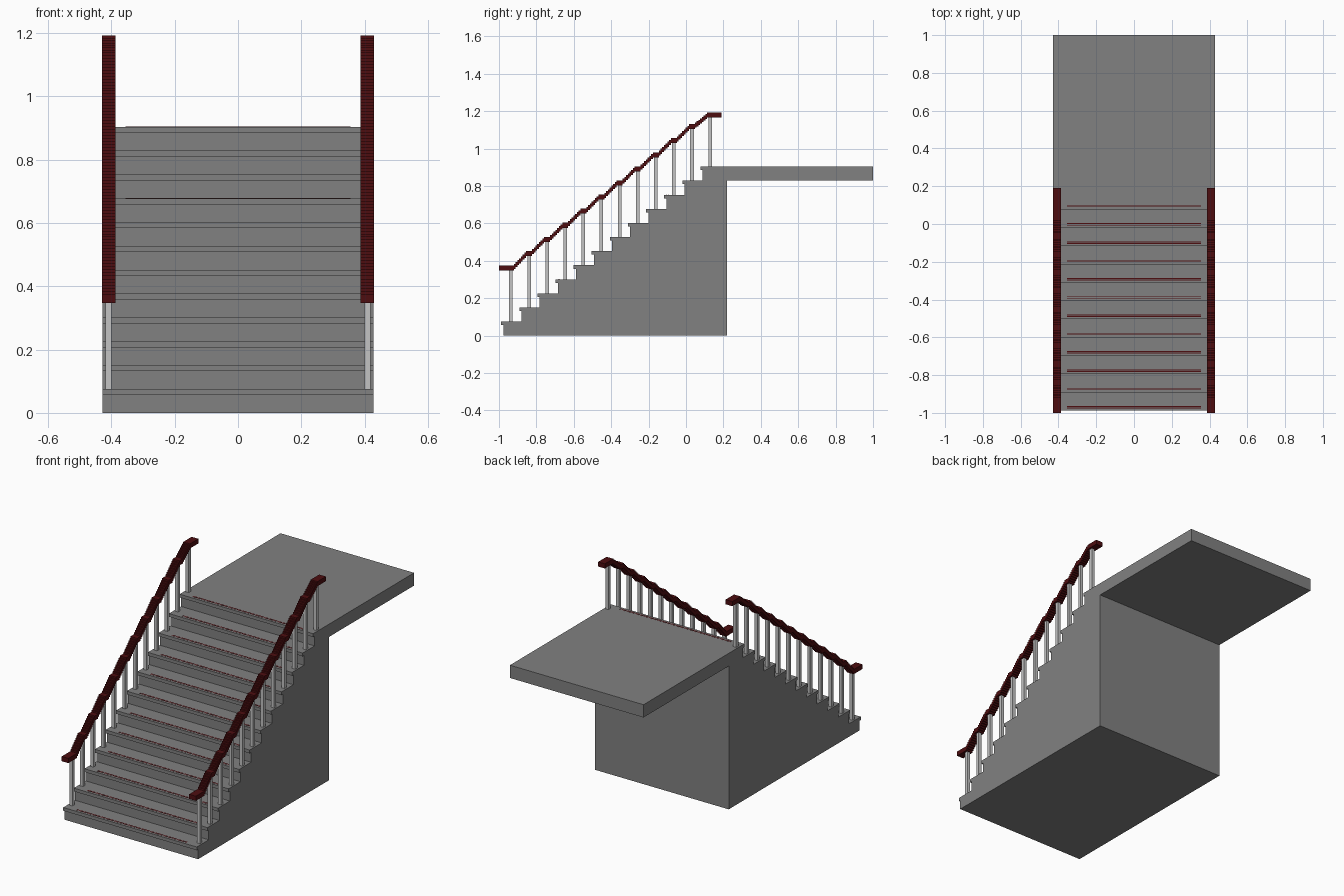
import bpy, bmesh

if "Cube" in bpy.data.objects:
    bpy.data.objects.remove(bpy.data.objects["Cube"])

STEPS, RISE, RUN, NOSE0, HALF = 12, 0.904 / 12, 0.0968, -0.988, 0.428


def material(name, rgb):
    m = bpy.data.materials.new(name)
    m.diffuse_color = (*rgb, 1)
    m.use_nodes = True
    m.node_tree.nodes["Principled BSDF"].inputs["Base Color"].default_value = m.diffuse_color
    return m


STONE = material("grey stone", (0.22, 0.22, 0.22))
PALE = material("pale grey", (0.55, 0.55, 0.55))
RED = material("dark red", (0.075, 0.004, 0.005))


def finish(bm, name, mat):
    bmesh.ops.recalc_face_normals(bm, faces=bm.faces)
    me = bpy.data.meshes.new(name)
    bm.to_mesh(me)
    bm.free()
    me.materials.append(mat)
    ob = bpy.data.objects.new(name, me)
    bpy.context.collection.objects.link(ob)
    return ob


def extrude_profile(name, pts, x0, x1, mat):
    """Extrude a (y, z) outline along x."""
    bm = bmesh.new()
    face = bm.faces.new([bm.verts.new((x0, y, z)) for y, z in pts])
    ext = bmesh.ops.extrude_face_region(bm, geom=[face])["geom"]
    bmesh.ops.translate(bm, vec=(x1 - x0, 0, 0),
                        verts=[v for v in ext if isinstance(v, bmesh.types.BMVert)])
    return finish(bm, name, mat)


def add_box(bm, x0, x1, y0, y1, z0, z1):
    vs = bmesh.ops.create_cube(bm, size=1)["verts"]
    bmesh.ops.scale(bm, vec=(x1 - x0, y1 - y0, z1 - z0), verts=vs)
    bmesh.ops.translate(bm, vec=((x0 + x1) / 2, (y0 + y1) / 2, (z0 + z1) / 2), verts=vs)


# Stair body with overhanging nosings, running into the landing slab
pts = [(NOSE0 + 0.012, 0)]
for k in range(STEPS):
    nose, top = NOSE0 + k * RUN, (k + 1) * RISE
    pts += [(nose + 0.012, top - 0.019), (nose, top - 0.019), (nose, top)]
    if k < STEPS - 1:
        pts.append((nose + RUN + 0.012, top))
pts += [(1.0, 0.904), (1.0, 0.83), (0.22, 0.83), (0.22, 0)]
extrude_profile("stairs_and_landing", pts, -HALF, HALF, STONE)

# Thin paired grip strips on each tread
bm = bmesh.new()
for k in range(STEPS):
    y, z = NOSE0 + k * RUN + 0.012, (k + 1) * RISE
    for dy in (0, 0.008):
        add_box(bm, -0.355, 0.355, y + dy, y + dy + 0.004, z - 0.001, z + 0.0004)
finish(bm, "grip_strips", RED)

# Handrail outline: flat over each baluster, small steps in between
N = 8
post_y = [-0.936 + k * RUN for k in range(STEPS)]
rail_z = [(k + 1) * RISE + 0.289 for k in range(STEPS)]
rail_z[0], rail_z[-1] = 0.361, 1.179
segs = []
for k in range(STEPS):
    a = -1.0 if k == 0 else post_y[k] - 0.016
    b = 0.19 if k == STEPS - 1 else post_y[k] + 0.016
    segs.append((a, b, rail_z[k]))
    if k < STEPS - 1:
        w = (RUN - 0.032) / (N - 1)
        for i in range(1, N):
            segs.append((b + (i - 1) * w, b + i * w,
                         rail_z[k] + (rail_z[k + 1] - rail_z[k]) * i / N))
T = 0.0135
upper = [p for a, b, z in segs for p in ((a, z + T), (b, z + T))]
lower = [p for a, b, z in segs for p in ((a, z - T), (b, z - T))]
outline = upper + lower[::-1]

for side, s in (("left", -1), ("right", 1)):
    extrude_profile(side + "_handrail", outline, s * 0.387, s * 0.43, RED)
    # Square balusters, one per step
    bm = bmesh.new()
    for k in range(STEPS):
        add_box(bm, s * 0.409 - 0.0095, s * 0.409 + 0.0095,
                post_y[k] - 0.0095, post_y[k] + 0.0095,
                (k + 1) * RISE - 0.002, rail_z[k] - 0.005)
    finish(bm, side + "_balusters", PALE)
